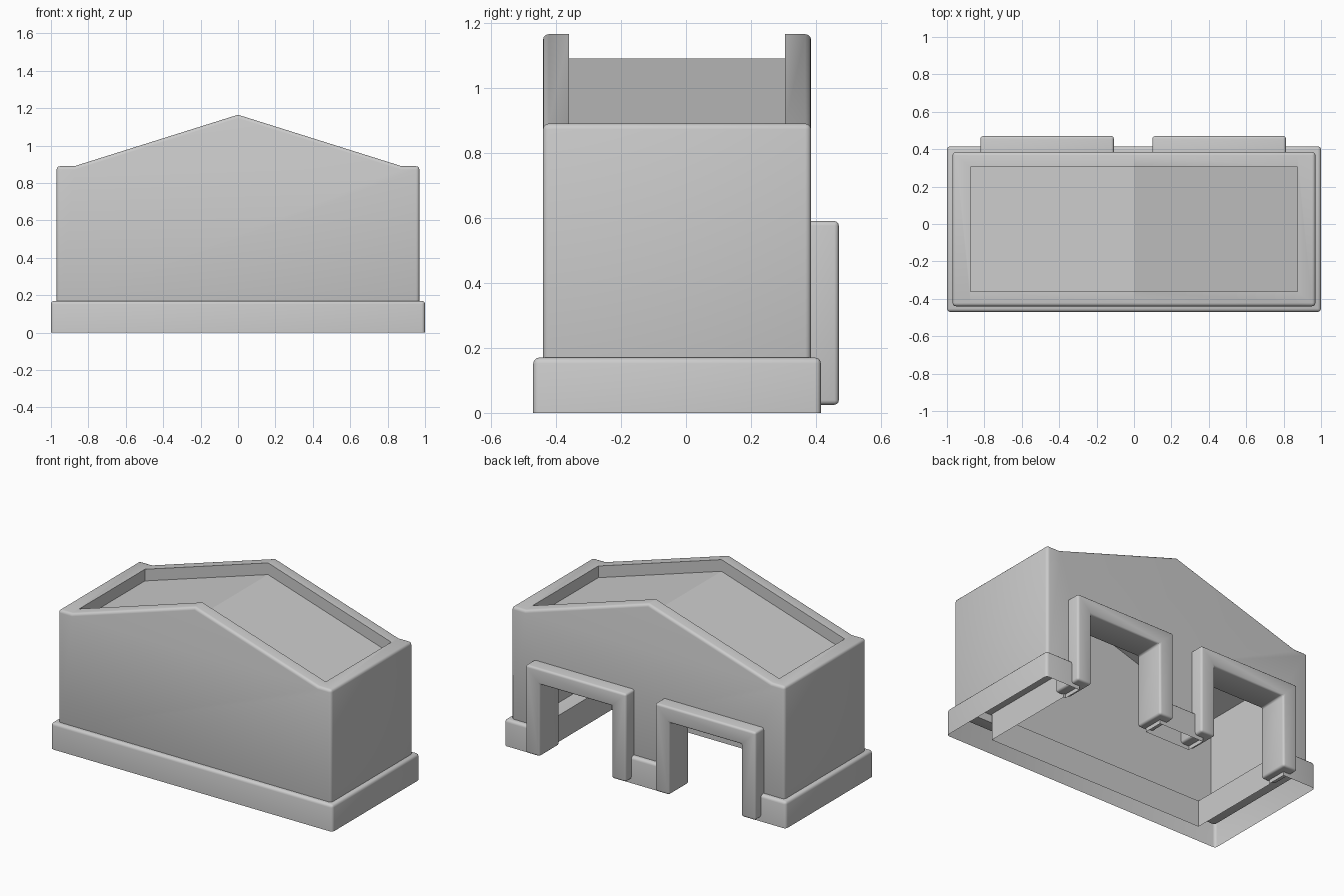
import bpy, bmesh

cube = bpy.data.objects.get("Cube")
if cube:
    bpy.data.objects.remove(cube)

grey = bpy.data.materials.new("plain grey")
grey.use_nodes = True
grey.diffuse_color = (0.6, 0.6, 0.6, 1)
grey.node_tree.nodes["Principled BSDF"].inputs["Base Color"].default_value = (0.6, 0.6, 0.6, 1)


def prism(name, profile, y0, y1):
    """Extrude an x-z outline along y."""
    bm = bmesh.new()
    face = bm.faces.new([bm.verts.new((x, y0, z)) for x, z in profile])
    new = bmesh.ops.extrude_face_region(bm, geom=[face])["geom"]
    bmesh.ops.translate(bm, vec=(0, y1 - y0, 0),
                        verts=[v for v in new if isinstance(v, bmesh.types.BMVert)])
    bmesh.ops.recalc_face_normals(bm, faces=bm.faces)
    mesh = bpy.data.meshes.new(name)
    bm.to_mesh(mesh)
    bm.free()
    ob = bpy.data.objects.new(name, mesh)
    bpy.context.collection.objects.link(ob)
    mesh.materials.append(grey)
    return ob


def rect(x0, x1, z0, z1):
    return [(x0, z0), (x1, z0), (x1, z1), (x0, z1)]


def gable(half, bottom, eave, rise):
    return [(-half, bottom), (half, bottom), (half, eave), (0, eave + rise), (-half, eave)]


def finish(ob, cutters=(), bevel=0.015, open_below=None):
    """Round the edges, cut the openings, and leave the underside open."""
    mod = ob.modifiers.new("round", "BEVEL")
    mod.width = bevel
    mod.segments = 3
    mod.limit_method = "ANGLE"
    mod.angle_limit = 0.7
    for cutter in cutters:
        cutter.hide_render = True
        mod = ob.modifiers.new("cut", "BOOLEAN")
        mod.operation = "DIFFERENCE"
        mod.solver = "EXACT"
        mod.object = cutter
    bpy.context.view_layer.update()
    mesh = bpy.data.meshes.new_from_object(
        ob.evaluated_get(bpy.context.evaluated_depsgraph_get()))
    ob.modifiers.clear()
    ob.data = mesh
    if open_below is not None:
        bm = bmesh.new()
        bm.from_mesh(mesh)
        under = [f for f in bm.faces
                 if f.normal.z < -0.9 and f.calc_center_median().z < open_below]
        bmesh.ops.delete(bm, geom=under, context="FACES")
        bm.to_mesh(mesh)
        bm.free()
    bpy.ops.object.select_all(action="DESELECT")
    ob.select_set(True)
    bpy.context.view_layer.objects.active = ob
    bpy.ops.object.shade_smooth_by_angle(angle=0.6)


# Cutters: roof recess, room, plinth centre and the two doorways
slope_rise = 0.275
recess = prism("roof_recess_cutter",
               [(-0.875, 1.5), (-0.875, 0.815), (0, 1.09), (0.875, 0.815), (0.875, 1.5)],
               -0.36, 0.305)
room = prism("room_cutter", gable(0.87, -0.5, 0.74, slope_rise), -0.355, 0.3)
centre = prism("plinth_centre_cutter", rect(-0.77, 0.77, -0.5, 0.5), -0.345, 0.29)
door_centres = (-0.465, 0.455)
doorways = [prism("doorway_cutter", rect(c - 0.3, c + 0.3, -0.5, 0.54), 0.2, 0.6)
            for c in door_centres]

# Main building with gabled parapets
body = prism("building_body",
             [(-0.97, 0.12), (0.97, 0.12), (0.97, 0.89), (0.875, 0.89),
              (0, 1.165), (-0.875, 0.89), (-0.97, 0.89)], -0.44, 0.385)
finish(body, [recess, room] + doorways, 0.018)

# Plinth running around the foot, broken at the doorways
plinth = prism("plinth", rect(-1, 1, -0.1, 0.17), -0.47, 0.415)
below = prism("plinth_base_cutter", rect(-2, 2, -1, 0), -2, 2)
finish(plinth, [below, centre] + doorways, 0.018, 0.01)

# Door surrounds on the back
for side, c in zip(("right", "left"), door_centres):
    w, i = 0.357, 0.255
    frame = prism(side + "_door_frame",
                  [(c - w, 0.025), (c - i, 0.025), (c - i, 0.488), (c + i, 0.488),
                   (c + i, 0.025), (c + w, 0.025), (c + w, 0.59), (c - w, 0.59)],
                  0.27, 0.47)
    finish(frame, bevel=0.014)

for cutter in [recess, room, centre, below] + doorways:
    bpy.data.objects.remove(cutter)
